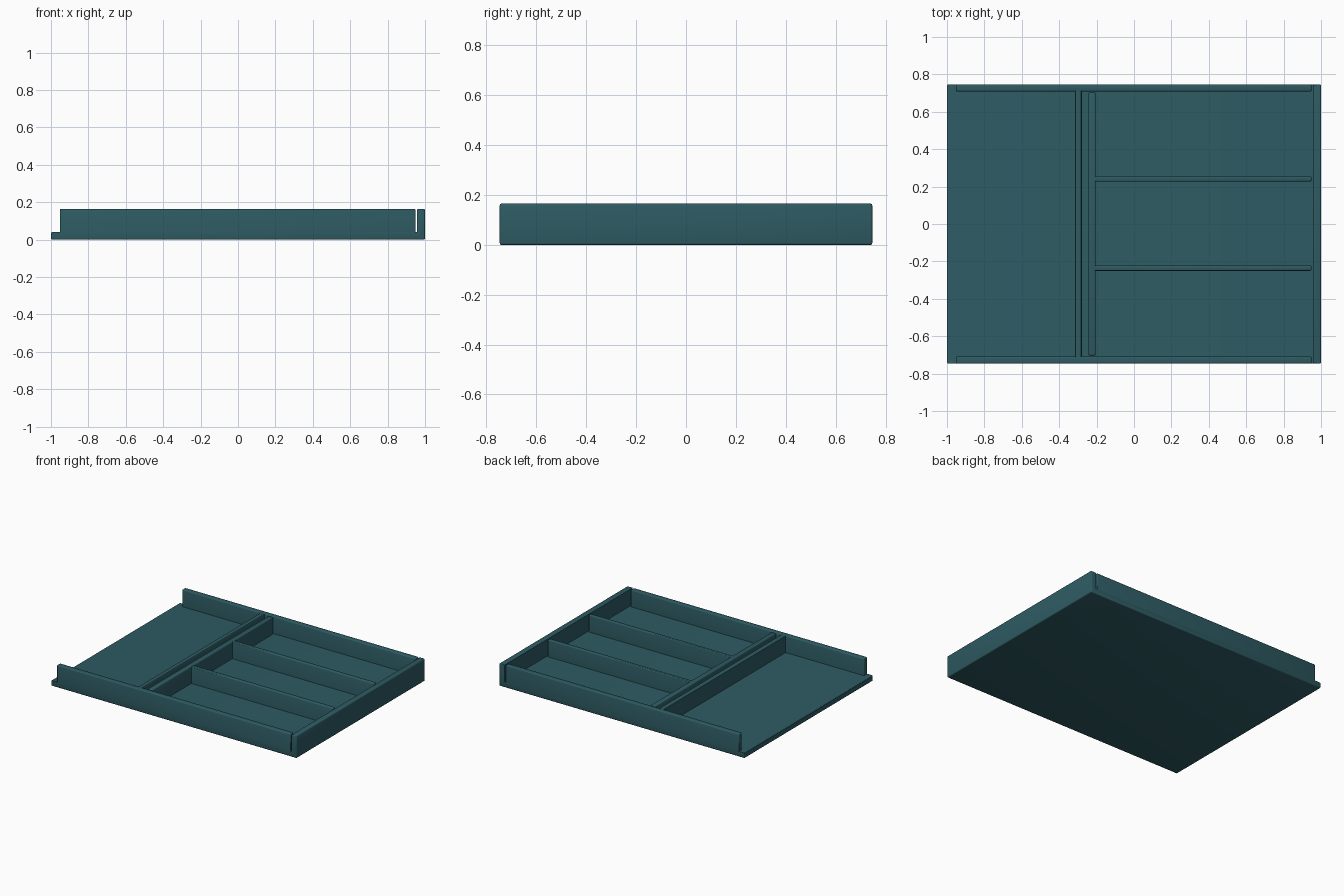
import bpy, bmesh

if "Cube" in bpy.data.objects:
    bpy.data.objects.remove(bpy.data.objects["Cube"])

TOP, FLOOR = 0.165, 0.04      # rim height, base thickness
HALF, WALL = 0.747, 0.038     # half depth, wall thickness

teal = bpy.data.materials.new("dark teal")
teal.diffuse_color = (0.027, 0.105, 0.125, 1)
teal.use_nodes = True
teal.node_tree.nodes["Principled BSDF"].inputs["Base Color"].default_value = teal.diffuse_color


def prism(name, profile, y0, y1, rounded, r=0.007):
    """Extrude an x-z profile along y and round the edges chosen by the rule."""
    bm = bmesh.new()
    a = [bm.verts.new((x, y0, z)) for x, z in profile]
    b = [bm.verts.new((x, y1, z)) for x, z in profile]
    bm.faces.new(a)
    bm.faces.new(b[::-1])
    n = len(a)
    for i in range(n):
        j = (i + 1) % n
        bm.faces.new((a[i], b[i], b[j], a[j]))
    bmesh.ops.recalc_face_normals(bm, faces=bm.faces)
    edges = [e for e in bm.edges if rounded((e.verts[0].co + e.verts[1].co) / 2)]
    bmesh.ops.bevel(bm, geom=edges, offset=r, segments=3, profile=0.5, affect='EDGES')
    mesh = bpy.data.meshes.new(name)
    bm.to_mesh(mesh)
    bm.free()
    mesh.materials.append(teal)
    ob = bpy.data.objects.new(name, mesh)
    bpy.context.collection.objects.link(ob)
    bpy.ops.object.select_all(action='DESELECT')
    ob.select_set(True)
    bpy.context.view_layer.objects.active = ob
    bpy.ops.object.shade_smooth_by_angle()
    return ob


def panel(name, x0, x1, y0, y1, rounded=None):
    """Upright panel standing on the floor, rounded except at its foot."""
    rule = rounded or (lambda m: m.z > FLOOR + 0.001)
    return prism(name, [(x0, FLOOR), (x1, FLOOR), (x1, TOP), (x0, TOP)], y0, y1, rule)


# Base and right end wall in one L-shaped piece
ell = [(-1, 0), (1, 0), (1, TOP), (0.957, TOP), (0.957, FLOOR), (-1, FLOOR)]


def base_edges(m):
    inner_corner = abs(m.x - 0.957) < 0.001 and m.z < 0.15
    long_top_edge = abs(m.z - FLOOR) < 0.001 and abs(m.x) < 0.5
    return not inner_corner and not long_top_edge


prism("base_and_end_wall", ell, -HALF, HALF, base_edges)

# Long side walls, separated from the end wall by a narrow slit
for side, name in ((-1, "front_wall"), (1, "back_wall")):
    y0, y1 = sorted((side * HALF, side * (HALF - WALL)))
    panel(name, -0.953, 0.949, y0, y1)

# Fixed cross divider, joined to both walls
panel("fixed_divider", -0.315, -0.279, -HALF + WALL - 0.006, HALF - WALL + 0.006,
      lambda m: m.z > TOP - 0.001 and abs(m.y) < 0.1)

# Loose divider frame: cross bar with two long partitions
panel("loose_cross_bar", -0.243, -0.205, -0.703, 0.703)
for y, name in ((-0.236, "front_partition"), (0.241, "back_partition")):
    panel(name, -0.212, 0.949, y - 0.014, y + 0.014,
          lambda m: m.z > FLOOR + 0.001 and m.x > -0.2)
